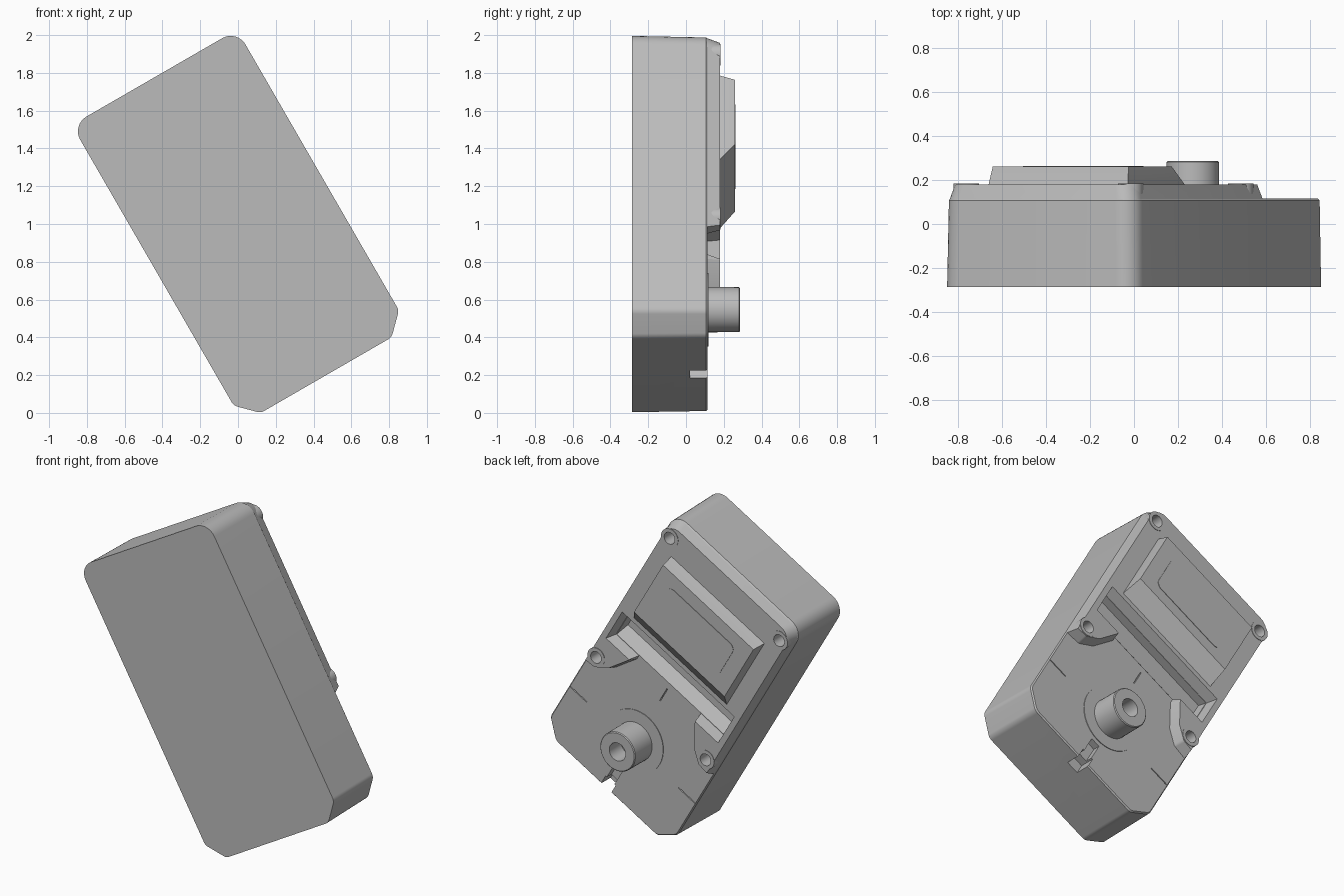
import bpy, bmesh, math
from mathutils import Matrix, Vector

cube = bpy.data.objects.get("Cube")
if cube:
    bpy.data.objects.remove(cube, do_unlink=True)

grey = bpy.data.materials.new("plain_grey")
grey.use_nodes = True
COLOR = (0.5, 0.5, 0.5, 1)
grey.diffuse_color = COLOR
grey.node_tree.nodes["Principled BSDF"].inputs["Base Color"].default_value = COLOR

# Case frame: x across, y along the case, z towards the back; leaning 30 degrees
C, S = math.cos(math.radians(30)), 0.5
FRAME = Matrix(((-C, -S, 0, 0.467), (0, 0, 1, 0), (-S, C, 0, 0.2), (0, 0, 0, 1)))
FRONT, FLOOR, DECK = -0.285, 0.115, 0.18


def offset(pts, d):
    """Inset a counter-clockwise polygon by d with mitred corners."""
    out = []
    for i, p in enumerate(pts):
        a = (p - pts[i - 1]).normalized()
        b = (pts[(i + 1) % len(pts)] - p).normalized()
        na, nb = Vector((-a.y, a.x)), Vector((-b.y, b.x))
        out.append(p + (na + nb) * d / (1 + na.dot(nb)))
    return out


def rounded(corners, inset=0.0, steps=8):
    """Outline from (x, y, radius) corners, each radius a true arc."""
    pts = offset([Vector(c[:2]) for c in corners], inset)
    out = []
    for i, p in enumerate(pts):
        r = corners[i][2]
        if r == 0:
            out.append(p)
            continue
        a = (pts[i - 1] - p).normalized()
        b = (pts[(i + 1) % len(pts)] - p).normalized()
        half = a.angle(b) / 2
        t, w = r / math.tan(half), math.sin(half)
        for k in range(steps + 1):
            s = k / steps
            k0, k1, k2 = (1 - s) ** 2, 2 * w * s * (1 - s), s * s
            out.append(((p + a * t) * k0 + p * k1 + (p + b * t) * k2) / (k0 + k1 + k2))
    return out


def circle(x, y, r, n=40):
    return [Vector((x + r * math.cos(math.tau * i / n), y + r * math.sin(math.tau * i / n)))
            for i in range(n)]


def rect(x0, x1, y0, y1, r=0.0):
    return [(x0, y0, r), (x1, y0, r), (x1, y1, r), (x0, y1, r)]


def loft(name, layers):
    """Closed solid through (outline, depth) layers."""
    bm = bmesh.new()
    rings = [[bm.verts.new((p.x, p.y, z)) for p in outline] for outline, z in layers]
    for lo, hi in zip(rings, rings[1:]):
        for i in range(len(lo)):
            j = (i + 1) % len(lo)
            bm.faces.new((lo[i], lo[j], hi[j], hi[i]))
    bm.faces.new(rings[0][::-1])
    bm.faces.new(rings[-1])
    bm.transform(FRAME)
    bmesh.ops.recalc_face_normals(bm, faces=bm.faces)
    mesh = bpy.data.meshes.new(name)
    bm.to_mesh(mesh)
    bm.free()
    mesh.materials.append(grey)
    obj = bpy.data.objects.new(name, mesh)
    bpy.context.collection.objects.link(obj)
    return obj


def activate(obj):
    bpy.ops.object.select_all(action='DESELECT')
    obj.select_set(True)
    bpy.context.view_layer.objects.active = obj


def cut(obj, cutters):
    activate(obj)
    for cutter in cutters:
        mod = obj.modifiers.new("cut", 'BOOLEAN')
        mod.operation, mod.solver, mod.object = 'DIFFERENCE', 'EXACT', cutter
        bpy.ops.object.modifier_apply(modifier=mod.name)


# Main case: rounded top corners, chamfered bottom corners
W, H, CH = 0.505, 1.82, 0.105
case_corners = [(-W + CH, 0, 0.05), (W - CH, 0, 0.05), (W, CH, 0.05),
                (W, H, 0.09), (-W, H, 0.09), (-W, CH, 0.05)]
case = loft("case", [(rounded(case_corners, i), z) for i, z in
                     ((0, FRONT), (0.006, FLOOR - 0.008), (0.013, FLOOR))])

# Raised rear deck with side rails ending in screw bosses
right = [(0.24, 0.88, 0), (0.24, 0.85, 0), (0.32, 0.70, 0), (0.40, 0.63, 0.03),
         (0.496, 0.62, 0), (0.496, 1.81, 0.08)]
inner = [(0.42, 1.06, 0), (0.42, 0.88, 0)]
mirror = lambda pts: [(-x, y, r) for x, y, r in reversed(pts)]
deck_corners = inner + right + mirror(right) + mirror(inner)
deck = loft("rear_deck", [(rounded(deck_corners), FLOOR - 0.01),
                          (rounded(deck_corners, 0.004), FLOOR + 0.005),
                          (rounded(deck_corners, 0.02), DECK)])

# Sloped block on the deck with its rounded panel
block = loft("display_block", [(rounded(rect(-0.365, 0.365, 1.09, 1.625)), DECK - 0.015),
                               (rounded(rect(-0.365, 0.365, 1.108, 1.62)), DECK),
                               (rounded(rect(-0.355, 0.355, 1.206, 1.60)), 0.26)])
panel = loft("block_panel", [(rounded(rect(-0.26, 0.26, 1.27, 1.52, 0.04)), 0.255),
                             (rounded(rect(-0.26, 0.26, 1.27, 1.52, 0.04)), 0.263)])

# Output shaft and the disc around it
SHAFT_Y = 0.40
disc = loft("shaft_disc", [(circle(0, SHAFT_Y, 0.195), z) for z in (FLOOR - 0.005, FLOOR + 0.004)])
shaft = loft("output_shaft", [(circle(0, SHAFT_Y, r), z) for r, z in
                              ((0.12, FLOOR - 0.005), (0.119, 0.28), (0.114, 0.285))])
bore = loft("bore_cutter", [(circle(0, SHAFT_Y, 0.055), z) for z in (0.17, 0.32)])
cut(shaft, [bore])

# Screw bosses and holes
parts = [case, deck, block, panel, disc, shaft]
holes = []
for side, x in (("left", -0.43), ("right", 0.43)):
    for place, y in (("upper", 1.71), ("lower", 0.71)):
        hole = loft("hole_cutter", [(circle(x, y, 0.036), z) for z in (0.07, 0.25)])
        boss = loft(f"{place}_{side}_screw_boss",
                    [(circle(x, y, 0.058), z) for z in (FLOOR - 0.01, DECK + 0.003)])
        cut(boss, [hole])
        holes.append(hole)
        parts.append(boss)

# Trench under the block, stepped cable slot and fine guide slits
trench = loft("trench_cutter", [(rounded(rect(-0.41, 0.41, 0.94, 1.06)), 0.06),
                                (rounded(rect(-0.42, 0.42, 0.88, 1.06)), FLOOR),
                                (rounded(rect(-0.42, 0.42, 0.88, 1.06)), DECK)])


def box_cutter(x0, x1, y0, y1, depth):
    outline = rounded(rect(x0, x1, y0, y1))
    return loft("box_cutter", [(outline, depth), (outline, FLOOR + 0.002)])


slots = [box_cutter(-0.04, 0.04, -0.1, 0.07, 0.02), box_cutter(-0.03, 0.03, 0.03, 0.18, 0.07)]
slits = [box_cutter(-0.003, 0.003, 0.74, 0.84, 0.105),
         box_cutter(0.36, 0.488, 0.367, 0.373, 0.105),
         box_cutter(-0.488, -0.36, 0.367, 0.373, 0.105)]
cut(case, [trench] + slots + slits + holes)
cut(deck, holes)

for helper in [bore, trench] + slots + slits + holes:
    bpy.data.objects.remove(helper, do_unlink=True)

for obj in parts:
    activate(obj)
    bpy.ops.object.shade_smooth_by_angle(angle=math.radians(25))
